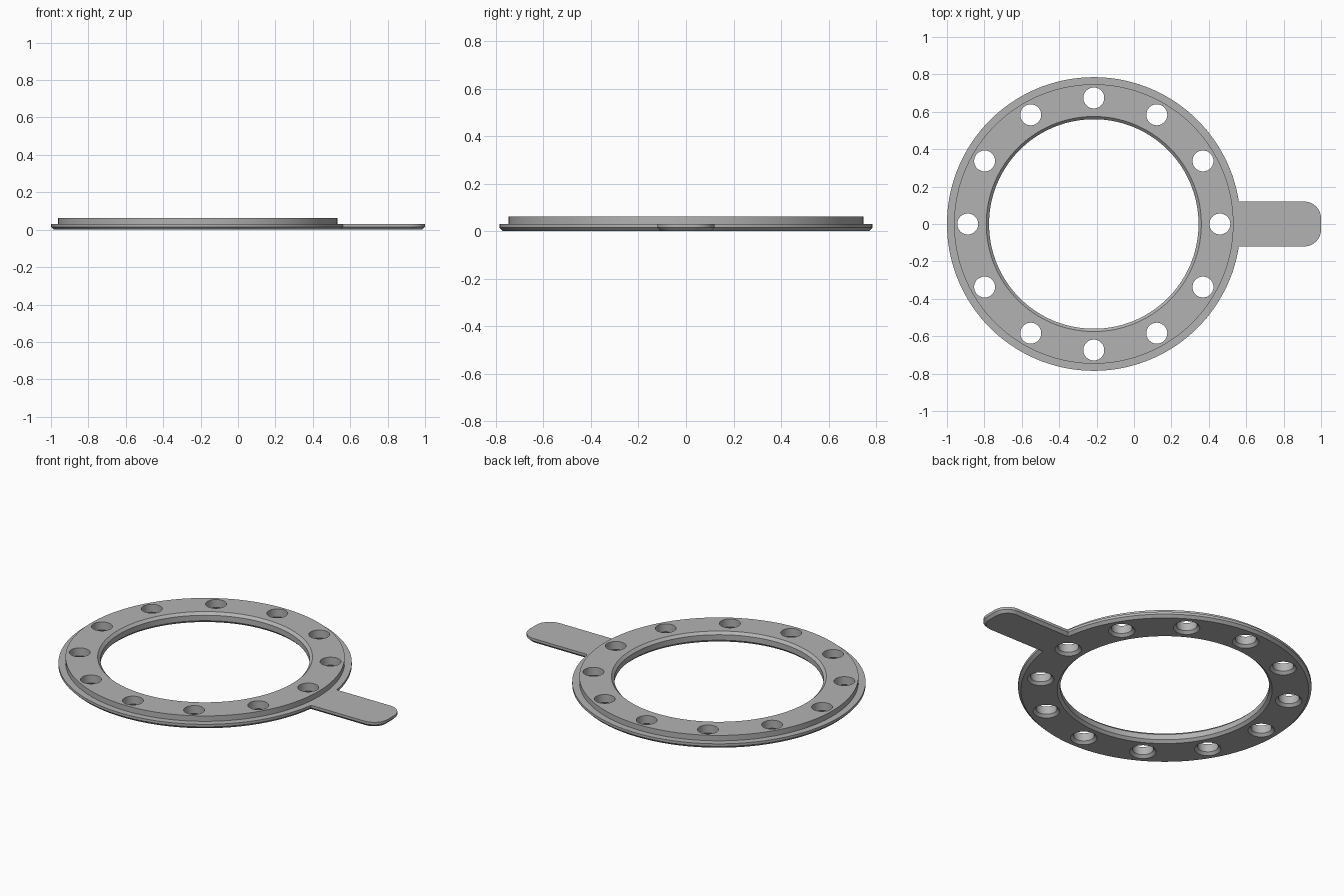
import bpy
import bmesh
from math import cos, sin, pi

if "Cube" in bpy.data.objects:
    bpy.data.objects.remove(bpy.data.objects["Cube"], do_unlink=True)

CX = -0.215          # ring centre
CHAMFER = 0.015
FLANGE_TOP, TOP = 0.03, 0.062
OUTER, STEP, INNER = 0.785, 0.747, 0.56
BOLT_CIRCLE, HOLE = 0.674, 0.056

grey = bpy.data.materials.new("plain grey")
grey.use_nodes = True
colour = (0.45, 0.45, 0.45, 1)
grey.diffuse_color = colour
grey.node_tree.nodes["Principled BSDF"].inputs["Base Color"].default_value = colour


def loft(name, loops, closed):
    """Bridge equal-length loops of points; cap the ends unless closed."""
    bm = bmesh.new()
    rings = [[bm.verts.new(p) for p in loop] for loop in loops]
    n = len(rings[0])
    pairs = list(zip(rings, rings[1:]))
    if closed:
        pairs.append((rings[-1], rings[0]))
    else:
        bm.faces.new(rings[0])
        bm.faces.new(rings[-1])
    for a, b in pairs:
        for i in range(n):
            j = (i + 1) % n
            bm.faces.new((a[i], a[j], b[j], b[i]))
    bmesh.ops.recalc_face_normals(bm, faces=bm.faces)
    mesh = bpy.data.meshes.new(name)
    bm.to_mesh(mesh)
    bm.free()
    mesh.materials.append(grey)
    obj = bpy.data.objects.new(name, mesh)
    bpy.context.collection.objects.link(obj)
    return obj


def circle(x, y, r, z, n):
    return [(x + r * cos(2 * pi * i / n), y + r * sin(2 * pi * i / n), z)
            for i in range(n)]


def tab_outline(inset, z):
    """Handle outline with two rounded corners at its free end."""
    w, r, end, start = 0.12 - inset, 0.09 - inset, 1 - inset, 0.45
    pts = [(start, -w, z)]
    for side, a0 in ((-1, -pi / 2), (1, 0)):
        for i in range(13):
            a = a0 + i / 12 * pi / 2
            pts.append((end - r + r * cos(a), side * (w - r) + r * sin(a), z))
    return pts + [(start, w, z)]


def boolean(target, other, operation):
    mod = target.modifiers.new(operation.lower(), "BOOLEAN")
    mod.operation, mod.solver, mod.object = operation, "EXACT", other
    bpy.context.view_layer.objects.active = target
    bpy.ops.object.modifier_apply(modifier=mod.name)
    bpy.data.objects.remove(other, do_unlink=True)


# Stepped ring with chamfered rims
profile = [(INNER + CHAMFER, 0), (OUTER - CHAMFER, 0), (OUTER, CHAMFER),
           (OUTER, FLANGE_TOP), (STEP, FLANGE_TOP), (STEP, TOP),
           (INNER + CHAMFER, TOP), (INNER, TOP - CHAMFER), (INNER, CHAMFER)]
ring = loft("flange_ring", [circle(CX, 0, r, z, 144) for r, z in profile], True)

# Flat handle tab, chamfered underneath
tab = loft("handle_tab", [tab_outline(CHAMFER, 0), tab_outline(0, CHAMFER),
                          tab_outline(0, FLANGE_TOP)], False)
boolean(ring, tab, "UNION")

# Twelve through holes, widened at the underside
hole_profile = [(HOLE + 2 * CHAMFER, -CHAMFER), (HOLE, CHAMFER), (HOLE, 0.1)]
for k in range(12):
    a = k * pi / 6
    x, y = CX + BOLT_CIRCLE * cos(a), BOLT_CIRCLE * sin(a)
    cutter = loft("hole_cutter", [circle(x, y, r, z, 40) for r, z in hole_profile], False)
    cutter.hide_render = True
    boolean(ring, cutter, "DIFFERENCE")

# Smooth the curved walls, keep the edges crisp
bpy.ops.object.select_all(action="DESELECT")
ring.select_set(True)
bpy.context.view_layer.objects.active = ring
bpy.ops.object.shade_smooth_by_angle(angle=pi / 7)
